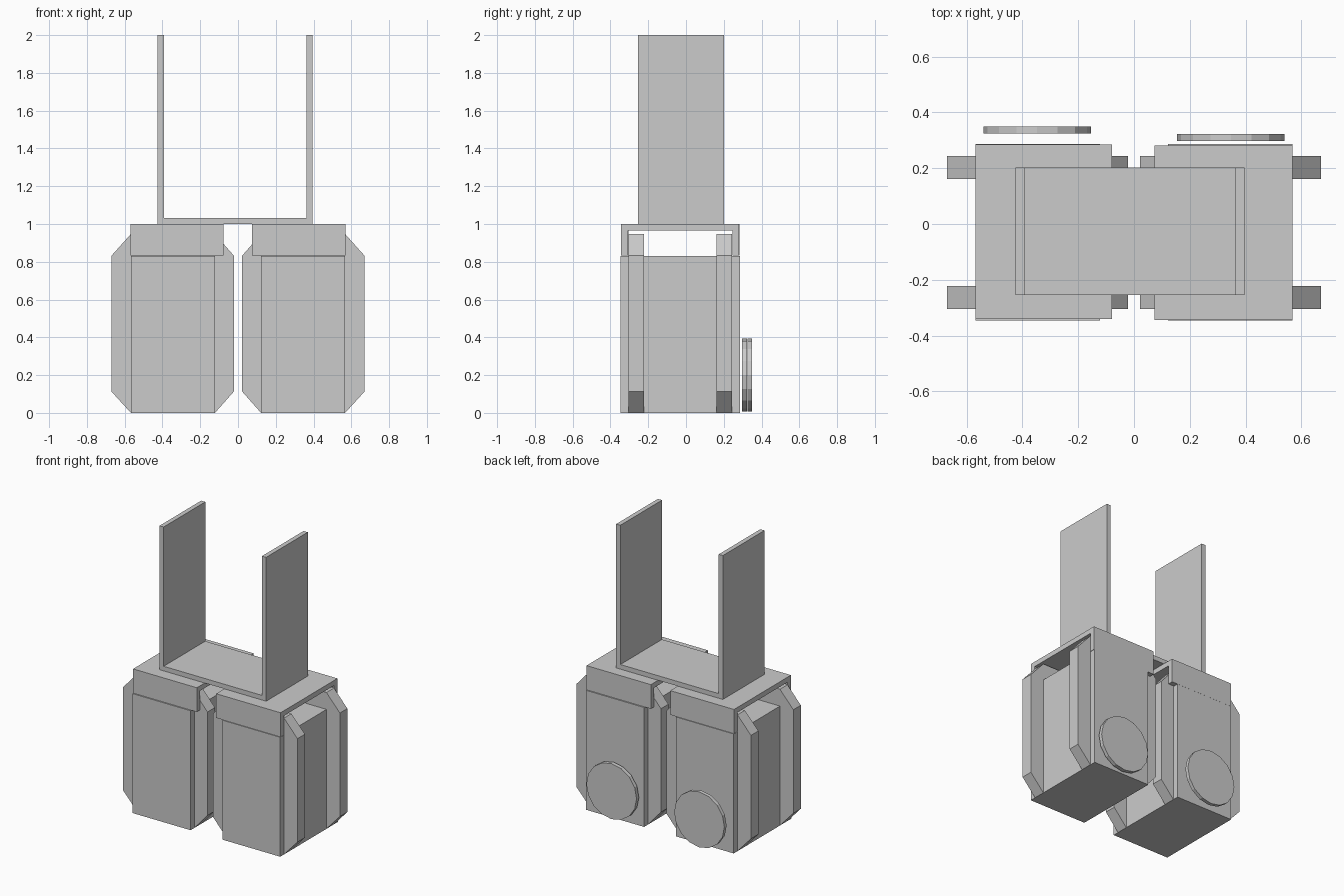
import bpy, bmesh
from math import pi
from mathutils import Matrix

if "Cube" in bpy.data.objects:
    bpy.data.objects.remove(bpy.data.objects["Cube"])


def finish(bm, name):
    bmesh.ops.recalc_face_normals(bm, faces=bm.faces)
    me = bpy.data.meshes.new(name)
    bm.to_mesh(me)
    bm.free()
    ob = bpy.data.objects.new(name, me)
    bpy.context.collection.objects.link(ob)
    return ob


def box(name, x0, x1, y0, y1, z0, z1):
    prism_xz(name, [(x0, z0), (x1, z0), (x1, z1), (x0, z1)], y0, y1)


def prism(name, points, offset):
    bm = bmesh.new()
    face = bm.faces.new([bm.verts.new(p) for p in points])
    ext = bmesh.ops.extrude_face_region(bm, geom=[face], use_keep_orig=True)
    verts = [g for g in ext["geom"] if isinstance(g, bmesh.types.BMVert)]
    bmesh.ops.translate(bm, verts=verts, vec=offset)
    return finish(bm, name)


def prism_xz(name, outline, y0, y1):
    return prism(name, [(x, y0, z) for x, z in outline], (0, y1 - y0, 0))


def prism_yz(name, outline, x0, x1):
    return prism(name, [(x0, y, z) for y, z in outline], (x1 - x0, 0, 0))


def u_outline(a0, a1, base, tip, wall, floor):
    """Channel profile: a web at base with two arms reaching to tip."""
    return [(a0, base), (a1, base), (a1, tip), (a1 - wall, tip),
            (a1 - wall, floor), (a0 + wall, floor), (a0 + wall, tip), (a0, tip)]


# upright harness bracket
prism_xz("harness_bracket", u_outline(-0.425, 0.395, 1.0, 2.0, 0.032, 1.032), -0.255, 0.202)

# two mirrored tanks: side, cap inner edge, cap y shift, disc y range
for side, label, cap_in, dy, disc_y in ((-1, "left", 0.078, 0.003, (0.325, 0.35)),
                                        (1, "right", 0.073, 0.0, (0.297, 0.323))):
    # main body
    xs = sorted((side * 0.122, side * 0.567))
    box(label + "_body", *xs, -0.346, 0.286, 0, 0.83)

    # chamfered frame ribs running around the body
    rib = [(0.122, 0), (0.567, 0), (0.67, 0.113), (0.67, 0.832),
           (0.567, 0.947), (0.122, 0.947), (0.022, 0.832), (0.022, 0.113)]
    rib = [(side * x, z) for x, z in rib]
    for end, y in (("front", -0.304), ("rear", 0.162)):
        prism_xz(f"{label}_{end}_rib", rib, y, y + 0.082)

    # folded cap strap over the top
    prism_yz(label + "_cap", u_outline(-0.344 + dy, 0.281 + dy, 1.0, 0.832, 0.036, 0.965),
             side * cap_in, side * 0.568)

    # thruster disc behind the lower back
    bm = bmesh.new()
    bmesh.ops.create_cone(
        bm, cap_ends=True, segments=16, radius1=0.193, radius2=0.193,
        depth=disc_y[1] - disc_y[0],
        matrix=Matrix.Translation((side * 0.347, sum(disc_y) / 2, 0.201))
        @ Matrix.Rotation(pi / 2, 4, 'X'))
    finish(bm, label + "_disc")
